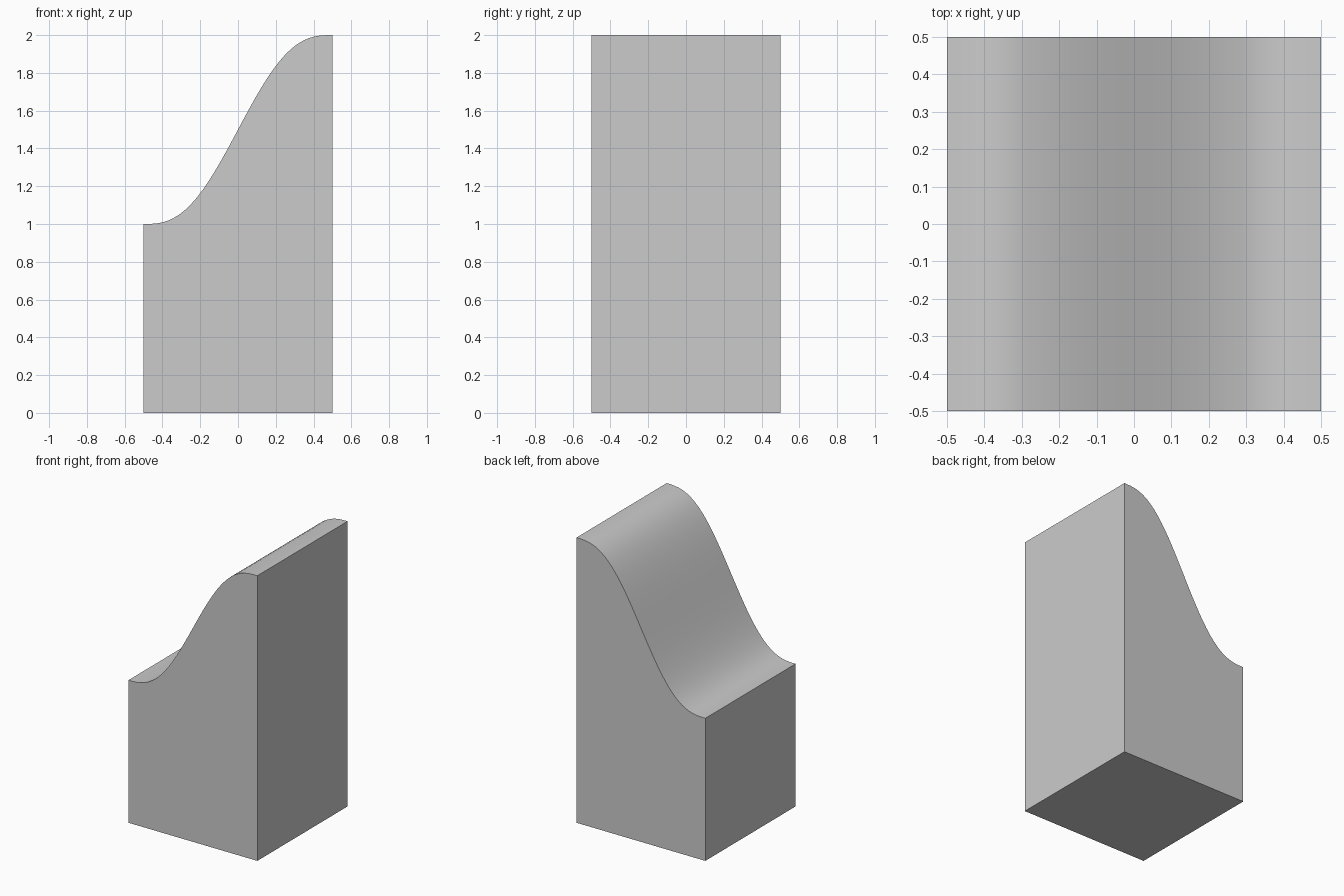
import bpy, bmesh

if "Cube" in bpy.data.objects:
    bpy.data.objects.remove(bpy.data.objects["Cube"])

N = 32

# S-shaped ramp height, eased at both ends
def ramp(t):
    return 1 + t**3 * (10 - 15 * t + 6 * t * t)

# Side profile, extruded along y
profile = [(-0.5, 0), (0.5, 0)]
profile += [(0.5 - i / N, ramp(1 - i / N)) for i in range(N + 1)]

bm = bmesh.new()
face = bm.faces.new([bm.verts.new((x, -0.5, z)) for x, z in profile])
ext = bmesh.ops.extrude_face_region(bm, geom=[face])
bmesh.ops.translate(bm, vec=(0, 1, 0),
                    verts=[g for g in ext["geom"] if isinstance(g, bmesh.types.BMVert)])
bmesh.ops.recalc_face_normals(bm, faces=bm.faces)

mesh = bpy.data.meshes.new("curved_ramp_block")
bm.to_mesh(mesh)
bm.free()
block = bpy.data.objects.new("curved_ramp_block", mesh)
bpy.context.collection.objects.link(block)

# Smooth ramp, sharp block edges
bpy.context.view_layer.objects.active = block
block.select_set(True)
bpy.ops.object.shade_smooth_by_angle(angle=0.52)
